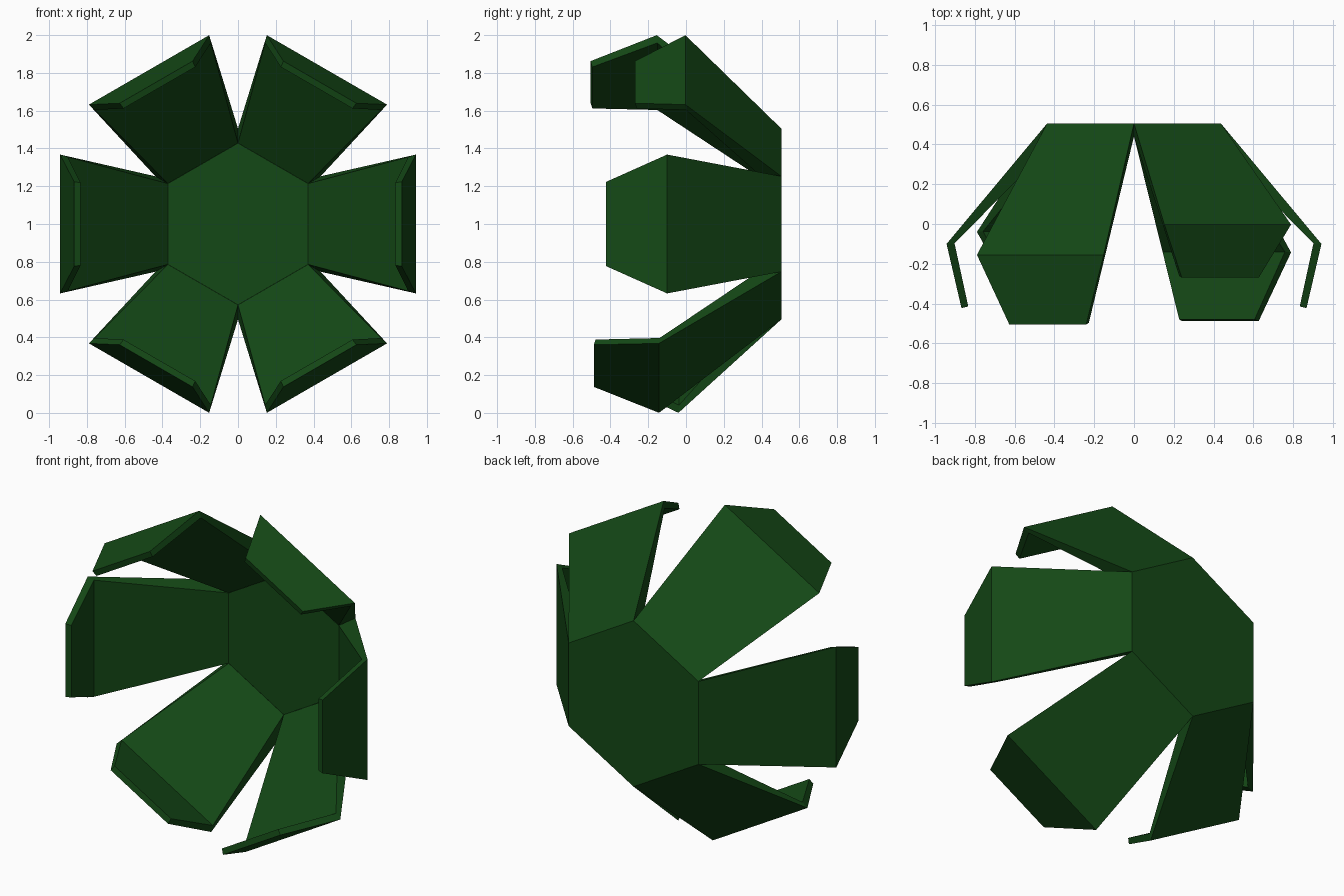
import bpy, bmesh, math
from mathutils import Matrix, Vector

if "Cube" in bpy.data.objects:
    bpy.data.objects.remove(bpy.data.objects["Cube"])

CENTRE = Vector((0, 0, 1.0))
green = bpy.data.materials.new("dark_green")
green.diffuse_color = (0.007, 0.065, 0.008, 1)
green.use_nodes = True
green.node_tree.nodes["Principled BSDF"].inputs["Base Color"].default_value = green.diffuse_color


def finish(name, bm):
    bmesh.ops.recalc_face_normals(bm, faces=bm.faces)
    mesh = bpy.data.meshes.new(name)
    bm.to_mesh(mesh)
    bm.free()
    mesh.materials.append(green)
    obj = bpy.data.objects.new(name, mesh)
    bpy.context.collection.objects.link(obj)


# Hexagonal back plate: outer face and smaller inner face (rim is closed by the petals)
bm = bmesh.new()
for radius, y, sign in ((0.505, 0.505, 1), (0.428, 0.44, -1)):
    angles = [sign * math.radians(30 + 60 * i) for i in range(6)]
    bm.faces.new([bm.verts.new(CENTRE + Vector((radius * math.cos(a), y, radius * math.sin(a))))
                  for a in angles])
mesh = bpy.data.meshes.new("back_plate")
bmesh.ops.reverse_faces(bm, faces=[f for f in bm.faces if f.normal.y * f.calc_center_median().y < 0
                                   and f.calc_center_median().y > 0.5])
for f in bm.faces:
    f.normal_update()
    want = 1 if f.calc_center_median().y > 0.48 else -1
    if f.normal.y * want < 0:
        f.normal_flip()
bm.to_mesh(mesh)
bm.free()
mesh.materials.append(green)
bpy.context.collection.objects.link(bpy.data.objects.new("back_plate", mesh))


# Folded petal: a tapering wall that flares out and bends in at the tip
def petal(name, angle, bend_y, tip_y):
    outer = [(0.437, 0.505, 0.2525), (0.942, bend_y, 0.3675), (0.867, tip_y, 0.223)]
    inner = [(0.371, 0.44, 0.214), (0.902, bend_y + 0.003, 0.355), (0.833, tip_y + 0.009, 0.219)]
    turn = Matrix.Rotation(-math.radians(angle), 3, 'Y')
    bm = bmesh.new()

    def rows(profile):
        return [[bm.verts.new(CENTRE + turn @ Vector((r, y, s * w))) for s in (-1, 1)]
                for r, y, w in profile]

    o, n = rows(outer), rows(inner)
    for i in range(2):
        bm.faces.new((o[i][0], o[i][1], o[i + 1][1], o[i + 1][0]))
        bm.faces.new((n[i][1], n[i][0], n[i + 1][0], n[i + 1][1]))
        bm.faces.new((o[i][0], o[i + 1][0], n[i + 1][0], n[i][0]))
        bm.faces.new((o[i + 1][1], o[i][1], n[i][1], n[i + 1][1]))
    bm.faces.new((o[2][0], o[2][1], n[2][1], n[2][0]))
    finish(name, bm)


# Each petal is folded forward by a different amount
petal("petal_right", 0, -0.10, -0.423)
petal("petal_upper_right", 60, -0.003, -0.27)
petal("petal_upper_left", 120, -0.155, -0.505)
petal("petal_left", 180, -0.10, -0.423)
petal("petal_lower_left", 240, -0.04, -0.33)
petal("petal_lower_right", 300, -0.143, -0.488)
